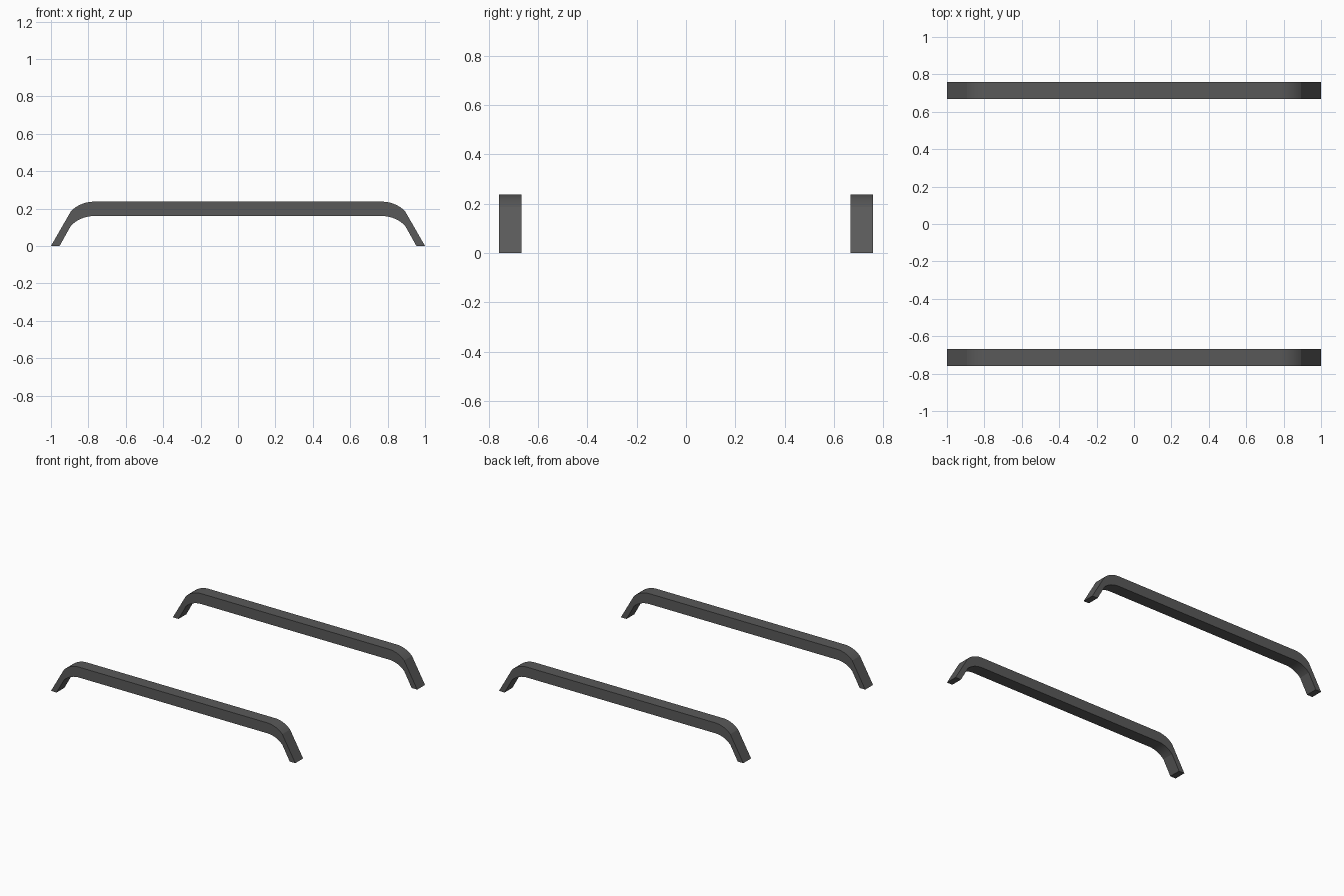
import bpy, bmesh, math

if "Cube" in bpy.data.objects:
    bpy.data.objects.remove(bpy.data.objects["Cube"])

grey = bpy.data.materials.new("dark grey")
grey.diffuse_color = (0.1, 0.1, 0.1, 1)
grey.use_nodes = True
grey.node_tree.nodes["Principled BSDF"].inputs["Base Color"].default_value = grey.diffuse_color

THICK, TOP, BEND_X, R = 0.077, 0.237, 0.77, 0.174
Y_IN, Y_OUT = 0.667, 0.758

# right half of the upper edge: flat bar, rounded shoulder
arc = [(BEND_X + R * math.sin(a), TOP - R * (1 - math.cos(a)))
       for a in (math.radians(45 * i / 8) for i in range(9))]
# outer edge to the foot, then the same edge dropped by the bar thickness
half = [(x, z - THICK) for x, z in arc] + [(0.954, 0)]
right = arc + [(1.0, 0)] + half[::-1]
profile = right + [(-x, z) for x, z in reversed(right)]


def rail(name, y0, y1):
    bm = bmesh.new()
    face = bm.faces.new([bm.verts.new((x, y0, z)) for x, z in profile])
    out = bmesh.ops.extrude_face_region(bm, geom=[face])
    verts = [g for g in out["geom"] if isinstance(g, bmesh.types.BMVert)]
    bmesh.ops.translate(bm, verts=verts, vec=(0, y1 - y0, 0))
    bmesh.ops.recalc_face_normals(bm, faces=bm.faces)
    mesh = bpy.data.meshes.new(name)
    bm.to_mesh(mesh)
    bm.free()
    mesh.materials.append(grey)
    ob = bpy.data.objects.new(name, mesh)
    bpy.context.collection.objects.link(ob)
    bpy.ops.object.select_all(action='DESELECT')
    ob.select_set(True)
    bpy.context.view_layer.objects.active = ob
    bpy.ops.object.shade_smooth_by_angle(angle=math.radians(12))


# two parallel rails with splayed ends
rail("front_rail", -Y_OUT, -Y_IN)
rail("back_rail", Y_IN, Y_OUT)
